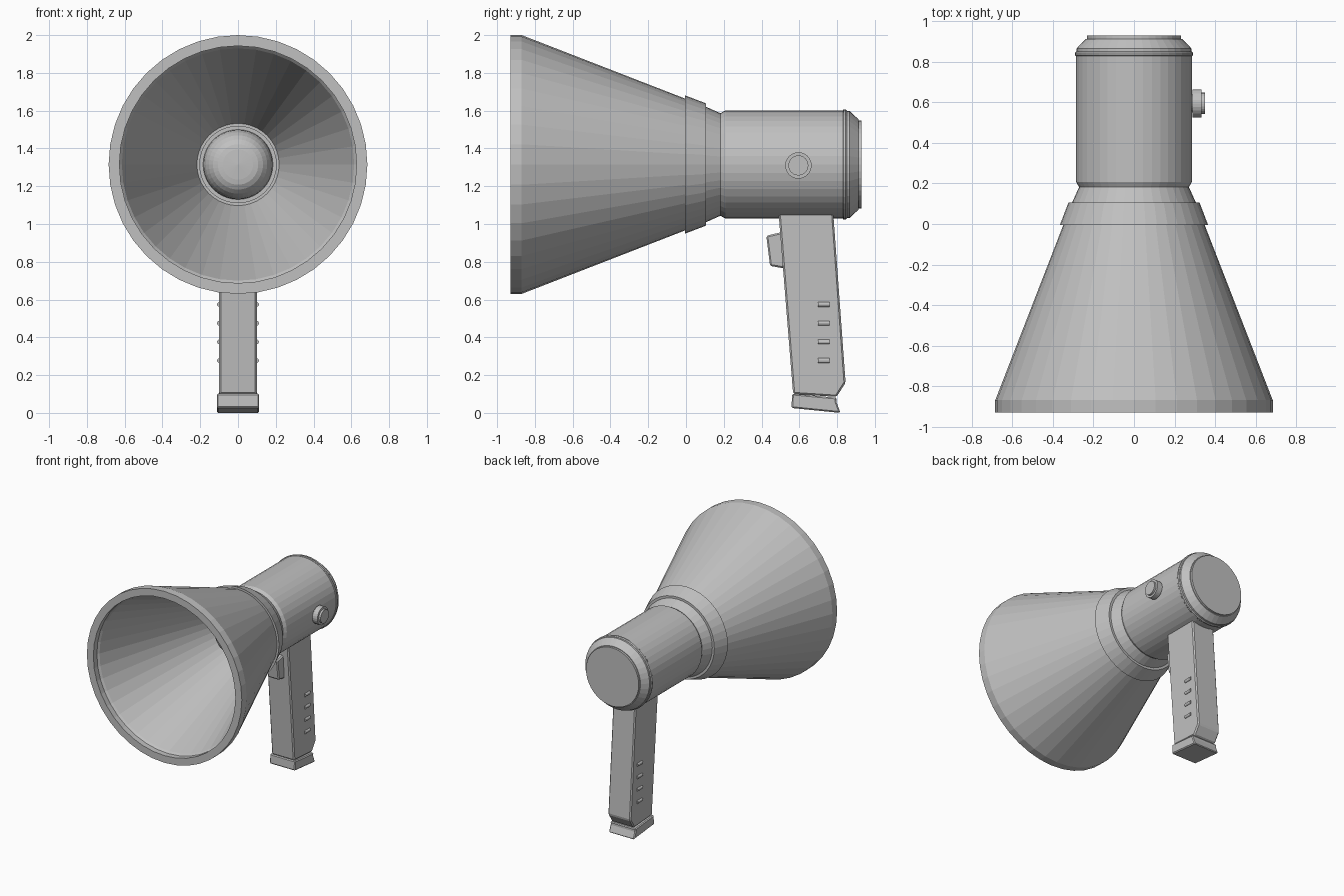
import bpy, bmesh, math
from mathutils import Matrix, Vector

if "Cube" in bpy.data.objects:
    bpy.data.objects.remove(bpy.data.objects["Cube"])

AXIS_Z = 1.315
SIDES = 40

grey = bpy.data.materials.new("mid_grey")
grey.diffuse_color = (0.53, 0.53, 0.53, 1)
grey.use_nodes = True
grey.node_tree.nodes["Principled BSDF"].inputs["Base Color"].default_value = grey.diffuse_color


def finish(bm, name):
    bmesh.ops.remove_doubles(bm, verts=bm.verts, dist=1e-5)
    bmesh.ops.recalc_face_normals(bm, faces=bm.faces)
    mesh = bpy.data.meshes.new(name)
    bm.to_mesh(mesh)
    bm.free()
    mesh.materials.append(grey)
    ob = bpy.data.objects.new(name, mesh)
    bpy.context.collection.objects.link(ob)
    return ob


def revolve(name, profile, sides=SIDES, matrix=None):
    """Turn (radius, y) points around the y axis; default centre is the horn axis."""
    bm = bmesh.new()
    rings = []
    for r, y in profile:
        if r == 0:
            rings.append([bm.verts.new((0, y, 0))] * sides)
        else:
            rings.append([bm.verts.new((r * math.sin(2 * math.pi * i / sides), y,
                                        r * math.cos(2 * math.pi * i / sides)))
                          for i in range(sides)])
    for a, b in zip(rings, rings[1:]):
        for i in range(sides):
            j = (i + 1) % sides
            corners = list(dict.fromkeys((a[i], a[j], b[j], b[i])))
            if len(corners) > 2:
                bm.faces.new(corners)
    bm.transform(matrix or Matrix.Translation((0, 0, AXIS_Z)))
    return finish(bm, name)


def slab(name, outline, half, bevel=0.0):
    """Extrude a (y, z) outline symmetrically across x."""
    bm = bmesh.new()
    face = bm.faces.new([bm.verts.new((-half, y, z)) for y, z in outline])
    new = bmesh.ops.extrude_face_region(bm, geom=[face])["geom"]
    bmesh.ops.translate(bm, vec=(2 * half, 0, 0),
                        verts=[v for v in new if isinstance(v, bmesh.types.BMVert)])
    ob = finish(bm, name)
    if bevel:
        mod = ob.modifiers.new("edge_bevel", 'BEVEL')
        mod.width = bevel
        mod.segments = 1
    return ob


# Horn shell: inside cone, front rim, outside cone, collar and neck
revolve("horn", [(0, 0.2), (0.21, 0.2), (0.615, -0.87), (0.628, -0.885), (0.628, -0.93),
                 (0.685, -0.93), (0.685, -0.87), (0.349, -0.005), (0.366, -0.005),
                 (0.324, 0.105), (0.306, 0.105), (0.27, 0.185), (0.27, 0.21), (0, 0.21)])

# Rounded driver plug inside the horn
dome = [(0.08 + 0.105 * math.cos(t), 0.02 - 0.14 * math.sin(t))
        for t in [math.pi / 2 * k / 6 for k in range(7)]]
revolve("driver_plug", [(0, 0.2), (0.205, 0.2), (0.205, 0.02)] + dome + [(0, -0.125)])

# Cylindrical body, back band and chamfered back cap
revolve("body", [(0, 0.18), (0.27, 0.18), (0.286, 0.208), (0.286, 0.84), (0, 0.84)])
revolve("back_band", [(0, 0.83), (0.288, 0.83), (0.292, 0.835), (0.292, 0.845),
                      (0.286, 0.852), (0, 0.852)])
revolve("back_cap", [(0, 0.85), (0.284, 0.85), (0.284, 0.866), (0.238, 0.914),
                     (0.233, 0.914), (0.233, 0.93), (0, 0.93)])

# Round button on the right side of the body
side = Matrix.Translation((0, 0.595, 1.31)) @ Matrix.Rotation(-math.pi / 2, 4, 'Z')
revolve("side_button", [(0, 0.26), (0.045, 0.26), (0.045, 0.29), (0.07, 0.29), (0.07, 0.334),
                        (0.053, 0.334), (0.053, 0.35), (0, 0.35)], 24, side)

# Slanted grip with foot and trigger
slab("grip", [(0.485, 1.12), (0.775, 1.12), (0.845, 0.16), (0.797, 0.085), (0.567, 0.10)],
     0.1, 0.009)
slab("grip_foot", [(0.562, 0.102), (0.80, 0.08), (0.795, 0.062), (0.818, 0.0), (0.558, 0.026)],
     0.112, 0.007)
slab("trigger", [(0.425, 0.938), (0.52, 0.96), (0.52, 0.765), (0.445, 0.778)], 0.05, 0.008)

# Rounded grip ridges on both sides
for s, label in ((-1, "left"), (1, "right")):
    for k in range(4):
        place = Matrix.Translation((s * 0.098, 0.73, 0.277 + 0.099 * k))
        revolve(f"grip_ridge_{label}_{k + 1}",
                [(0, -0.031), (0.013, -0.031), (0.013, 0.031), (0, 0.031)], 12, place)
